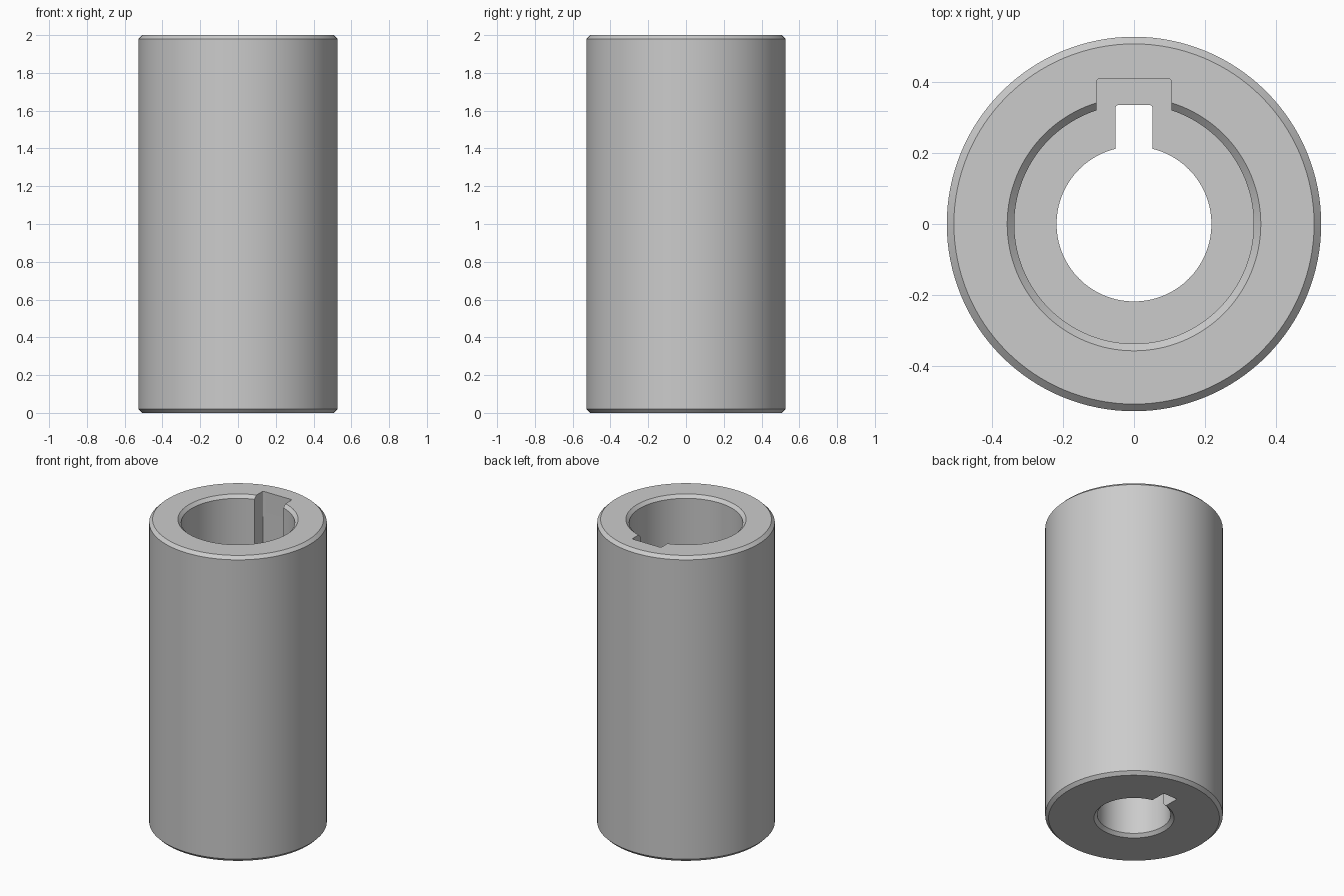
import bpy, bmesh, math
from mathutils import Matrix

cube = bpy.data.objects.get("Cube")
if cube:
    bpy.data.objects.remove(cube, do_unlink=True)

OUTER, UPPER_BORE, LOWER_BORE = 0.527, 0.337, 0.218
HEIGHT, STEP, CHAMFER = 2.0, 1.0, 0.02
SEGMENTS = 128

steel = bpy.data.materials.new("grey steel")
steel.use_nodes = True
grey = (0.6, 0.6, 0.6, 1)
steel.diffuse_color = grey
steel.node_tree.nodes["Principled BSDF"].inputs["Base Color"].default_value = grey


def add_object(name, bm):
    bmesh.ops.recalc_face_normals(bm, faces=bm.faces)
    mesh = bpy.data.meshes.new(name)
    bm.to_mesh(mesh)
    bm.free()
    mesh.materials.append(steel)
    obj = bpy.data.objects.new(name, mesh)
    bpy.context.collection.objects.link(obj)
    return obj


def lathe(name, profile):
    """Revolve a closed (radius, height) outline about z."""
    bm = bmesh.new()
    rings = []
    for i in range(SEGMENTS):
        a = math.tau * i / SEGMENTS
        rings.append([bm.verts.new((r * math.cos(a), r * math.sin(a), z)) for r, z in profile])
    n = len(profile)
    for i, ring in enumerate(rings):
        after = rings[(i + 1) % SEGMENTS]
        for j in range(n):
            k = (j + 1) % n
            bm.faces.new((ring[j], after[j], after[k], ring[k]))
    return add_object(name, bm)


def key_cutter(name, half_width, depth, bottom, top):
    """Box reaching out to +y with slightly rounded outer corners."""
    bm = bmesh.new()
    start = 0.1
    size = (2 * half_width, depth - start, top - bottom)
    centre = (0, (depth + start) / 2, (top + bottom) / 2)
    bmesh.ops.create_cube(bm, size=1, matrix=Matrix.Translation(centre) @ Matrix.Diagonal((*size, 1)))
    corners = [e for e in bm.edges if all(v.co.y > depth - 0.01 for v in e.verts)
               and abs(e.verts[0].co.z - e.verts[1].co.z) > 0.1]
    bmesh.ops.bevel(bm, geom=corners, offset=0.008, segments=3, profile=0.5, affect='EDGES')
    cutter = add_object(name, bm)
    cutter.hide_render = True
    return cutter


# Sleeve with a stepped bore and chamfered rims
c = CHAMFER
sleeve = lathe("coupling_sleeve", [
    (LOWER_BORE + c, 0), (OUTER - c, 0), (OUTER, c),
    (OUTER, HEIGHT - c), (OUTER - c, HEIGHT),
    (UPPER_BORE + c, HEIGHT), (UPPER_BORE, HEIGHT - c),
    (UPPER_BORE, STEP), (LOWER_BORE, STEP), (LOWER_BORE, c)])

# Wide keyway in the upper bore, narrow one in the lower bore
cutters = [key_cutter("upper_keyway", 0.105, 0.409, STEP, HEIGHT + 0.1),
           key_cutter("lower_keyway", 0.052, 0.335, -0.1, STEP + 0.1)]

bpy.ops.object.select_all(action='DESELECT')
bpy.context.view_layer.objects.active = sleeve
sleeve.select_set(True)
for cutter in cutters:
    cut = sleeve.modifiers.new(cutter.name, 'BOOLEAN')
    cut.operation = 'DIFFERENCE'
    cut.solver = 'EXACT'
    cut.object = cutter
    bpy.ops.object.modifier_apply(modifier=cut.name)
    bpy.data.objects.remove(cutter, do_unlink=True)

bpy.ops.object.shade_smooth_by_angle(angle=math.radians(30))
